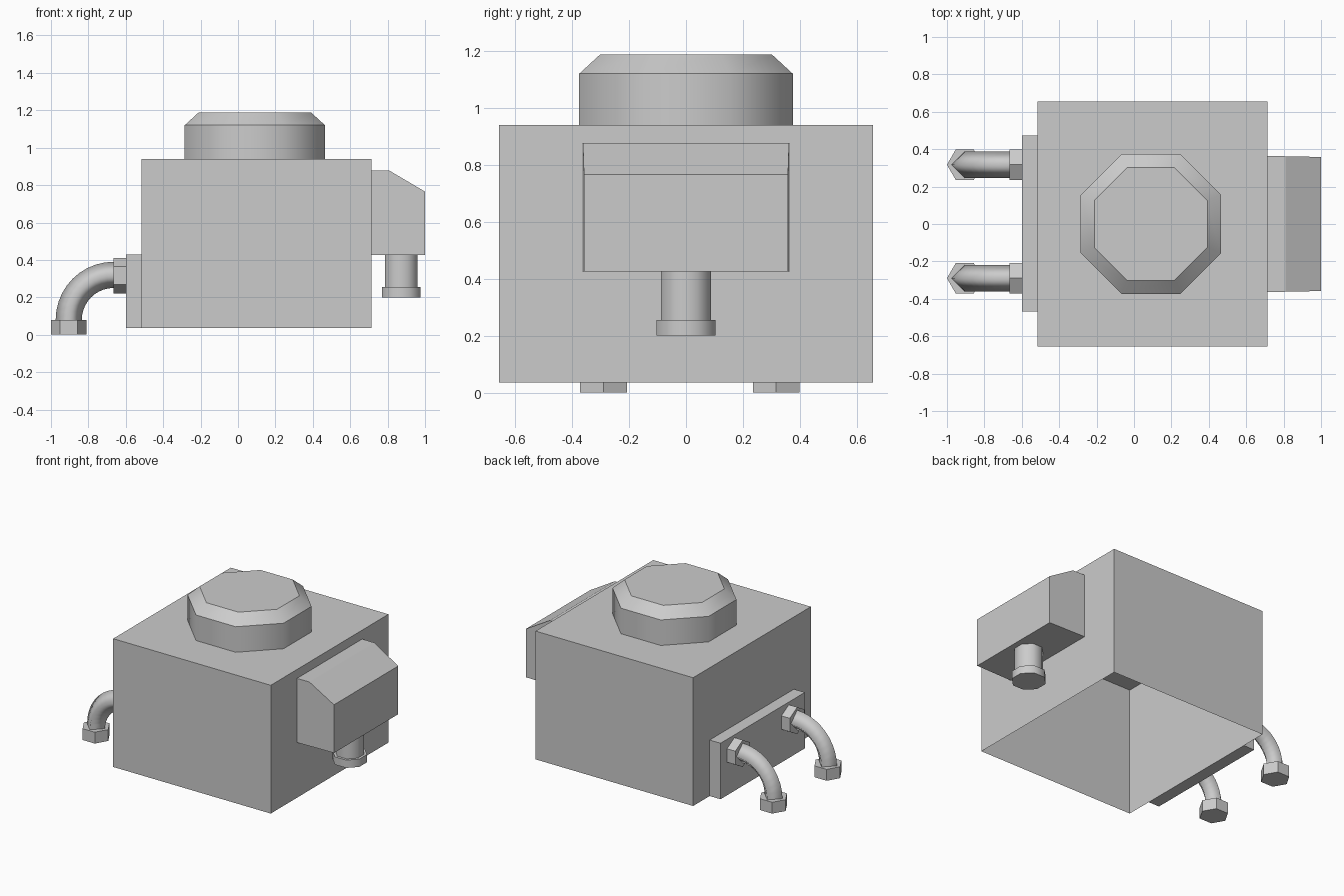
import bpy, bmesh, math
from mathutils import Matrix, Vector

cube = bpy.data.objects.get("Cube")
if cube:
    bpy.data.objects.remove(cube, do_unlink=True)

grey = bpy.data.materials.new("plain grey")
grey.use_nodes = True
colour = (0.6, 0.6, 0.6, 1)
grey.diffuse_color = colour
grey.node_tree.nodes["Principled BSDF"].inputs["Base Color"].default_value = colour


def finish(name, bm, recalc=True):
    if recalc:
        bmesh.ops.recalc_face_normals(bm, faces=bm.faces)
    mesh = bpy.data.meshes.new(name)
    bm.to_mesh(mesh)
    bm.free()
    mesh.materials.append(grey)
    obj = bpy.data.objects.new(name, mesh)
    bpy.context.collection.objects.link(obj)
    return obj


def box(name, low, high, open_bottom=False):
    bm = bmesh.new()
    bmesh.ops.create_cube(bm, size=1)
    low, high = Vector(low), Vector(high)
    for v in bm.verts:
        v.co = (low + high) / 2 + v.co * (high - low)
    if open_bottom:
        bm.normal_update()
        bmesh.ops.delete(bm, geom=[f for f in bm.faces if f.normal.z < -0.5], context='FACES')
    return finish(name, bm)


def lathe(name, sides, rings, place, turn=0.0, smooth=False):
    """Polygonal column through (radius, height) rings, capped at both ends."""
    bm = bmesh.new()
    loops = []
    for radius, height in rings:
        angles = [turn + math.tau * i / sides for i in range(sides)]
        loops.append([bm.verts.new((radius * math.cos(a), radius * math.sin(a), height))
                      for a in angles])
    for a, b in zip(loops, loops[1:]):
        for i in range(sides):
            j = (i + 1) % sides
            bm.faces.new((a[i], a[j], b[j], b[i])).smooth = smooth
    bm.faces.new(loops[0])
    bm.faces.new(loops[-1])
    # ring edges stay crisp, upright edges blend
    for e in bm.edges:
        e.smooth = abs(e.verts[0].co.z - e.verts[1].co.z) > 1e-4
    bm.transform(place)
    return finish(name, bm)


# main housing, open underneath
box("housing", (-0.515, -0.656, 0.035), (0.715, 0.656, 0.94), open_bottom=True)

# octagonal lid with a bevelled rim
k = 1 / math.cos(math.pi / 8)
lathe("lid", 8, [(0.375 * k, 0.94), (0.375 * k, 1.12), (0.302 * k, 1.187)],
      Matrix.Translation((0.09, 0, 0)), math.pi / 8, True)

# side hood with a sloped top, narrowing slightly outward
bm = bmesh.new()
profile = [(0.715, 0.425), (1.0, 0.425), (1.0, 0.765), (0.81, 0.877), (0.715, 0.877)]
sides = [[bm.verts.new((x, s * (0.364 - 0.02 * (x - 0.715)), z)) for x, z in profile]
         for s in (-1, 1)]
for side in sides:
    bm.faces.new(side)
for i in range(len(profile)):
    j = (i + 1) % len(profile)
    bm.faces.new((sides[0][i], sides[0][j], sides[1][j], sides[1][i]))
finish("hood", bm)

# outlet under the hood
spot = Matrix.Translation((0.873, 0, 0))
lathe("outlet_pipe", 8, [(0.087 * k, 0.25), (0.087 * k, 0.425)], spot, math.pi / 8, True)
lathe("outlet_flange", 8, [(0.104 * k, 0.2), (0.104 * k, 0.255)], spot, math.pi / 8, True)

# mounting plate for the bent pipes
box("pipe_plate", (-0.6, -0.468, 0.035), (-0.515, 0.472, 0.43))

# two bent pipes, each with a wall nut and a floor nut
for label, y in (("front", -0.29), ("back", 0.317)):
    lathe(label + "_floor_nut", 6, [(0.095, 0), (0.095, 0.08)],
          Matrix.Translation((-0.905, y, 0)))
    lathe(label + "_wall_nut", 6, [(0.095, 0), (0.095, 0.065)],
          Matrix.Translation((-0.6, y, 0.316)) @ Matrix.Rotation(-math.pi / 2, 4, 'Y'))
    bm = bmesh.new()
    ring = [bm.verts.new((-0.905 + 0.07 * math.cos(a), y + 0.07 * math.sin(a), 0.08))
            for a in (i * math.pi / 2 for i in range(4))]
    edges = [bm.edges.new((ring[i], ring[(i + 1) % 4])) for i in range(4)]
    bmesh.ops.spin(bm, geom=ring + edges, cent=(-0.665, y, 0.08), axis=(0, 1, 0),
                   angle=math.pi / 2, steps=10)
    for f in bm.faces:
        f.smooth = True
    finish(label + "_bent_pipe", bm)
